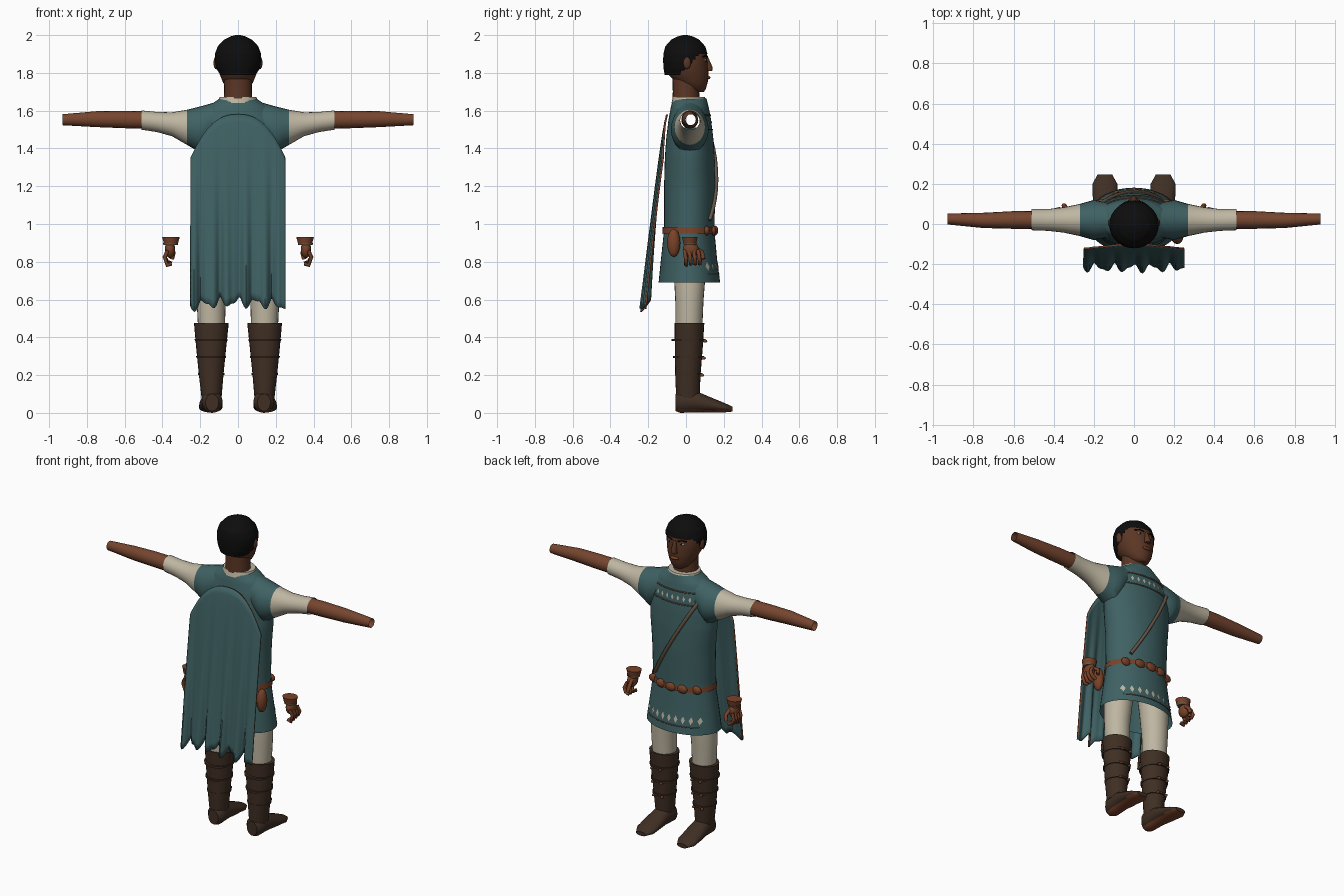
import bpy, bmesh, math
from mathutils import Vector

if "Cube" in bpy.data.objects:
    bpy.data.objects.remove(bpy.data.objects["Cube"], do_unlink=True)


def material(name, *rgb):
    m = bpy.data.materials.new(name)
    m.use_nodes = True
    m.diffuse_color = (*rgb, 1)
    m.node_tree.nodes["Principled BSDF"].inputs["Base Color"].default_value = (*rgb, 1)
    return m


teal = material("teal cloth", .05, .12, .125)
cream = material("cream linen", .52, .47, .36)
face_skin = material("face skin", .105, .037, .018)
arm_skin = material("arm skin", .18, .06, .028)
black = material("black hair", .004, .004, .004)
boot_brown = material("dark boot leather", .05, .028, .017)
leather = material("red brown leather", .19, .055, .022)
strap_brown = material("strap brown", .13, .09, .06)
eye_white = material("eye white", .5, .45, .4)
SIDES = {"left": 1, "right": -1}


def finish(name, bm, mats, rule=None, angle=50):
    """Turn a bmesh into a smooth shaded object, coloured by a face rule."""
    bmesh.ops.recalc_face_normals(bm, faces=bm.faces)
    if rule:
        for f in bm.faces:
            f.material_index = rule(f.calc_center_median())
    me = bpy.data.meshes.new(name)
    bm.to_mesh(me)
    bm.free()
    ob = bpy.data.objects.new(name, me)
    bpy.context.collection.objects.link(ob)
    for m in mats:
        me.materials.append(m)
    bpy.ops.object.select_all(action="DESELECT")
    ob.select_set(True)
    bpy.context.view_layer.objects.active = ob
    bpy.ops.object.shade_smooth_by_angle(angle=math.radians(angle))
    return ob


def between(rings, steps):
    """Add evenly spaced rings between the given ones."""
    out = [rings[0]]
    for a, b in zip(rings, rings[1:]):
        for k in range(1, steps + 1):
            out.append(tuple(p + (q - p) * k / steps for p, q in zip(a, b)))
    return out


def loft(name, rings, mats, axis="z", side=1, n=24, caps=True, steps=1, rule=None, drop=None):
    """Skin ellipses (position, centre a, centre b, radius a, radius b) along an axis."""
    bm = bmesh.new()
    loops = []
    for p, ca, cb, ra, rb in between(rings, steps):
        loop = []
        for i in range(n):
            t = math.tau * i / n
            a, b = ca + ra * math.cos(t), cb + rb * math.sin(t)
            x, y, z = {"z": (a, b, p), "y": (a, p, b), "x": (p, a, b)}[axis]
            loop.append(bm.verts.new((side * x, y, z)))
        loops.append(loop)
    for lo, hi in zip(loops, loops[1:]):
        for i in range(n):
            j = (i + 1) % n
            bm.faces.new((lo[i], lo[j], hi[j], hi[i]))
    if caps:
        bm.faces.new(loops[0])
        bm.faces.new(loops[-1])
    if drop:
        gone = [f for f in bm.faces if drop(f.calc_center_median())]
        bmesh.ops.delete(bm, geom=gone, context="FACES")
    return finish(name, bm, mats, rule)


def blob(name, centre, radii, mat):
    bm = bmesh.new()
    bmesh.ops.create_uvsphere(bm, u_segments=14, v_segments=8, radius=1)
    for v in bm.verts:
        v.co = Vector(centre) + Vector(c * r for c, r in zip(v.co, radii))
    return finish(name, bm, [mat])


def tube(name, points, radius, mat):
    cu = bpy.data.curves.new(name, "CURVE")
    cu.dimensions = "3D"
    cu.bevel_depth, cu.bevel_resolution, cu.use_fill_caps = radius, 1, True
    sp = cu.splines.new("POLY")
    sp.points.add(len(points) - 1)
    for p, co in zip(sp.points, points):
        p.co = (*co, 1)
    cu.materials.append(mat)
    ob = bpy.data.objects.new(name, cu)
    bpy.context.collection.objects.link(ob)


# Tunic, open at the hem and inside the sleeves
tunic = [(.69, 0, .018, .24, .163), (.8, 0, .016, .225, .15), (.97, 0, .017, .2, .133),
         (1.2, 0, .02, .205, .136), (1.35, 0, .02, .22, .132), (1.45, 0, .02, .222, .125),
         (1.55, 0, .02, .212, .113), (1.62, 0, .02, .165, .1), (1.665, 0, .02, .095, .088)]
loft("tunic", tunic, [teal], n=40, caps=False, steps=5,
     drop=lambda c: abs(c.x) > .1 and abs(c.y - .02) < .05 and abs(c.z - 1.55) < .05)


def on_chest(x, z, lift=.004):
    """Point on the front of the tunic."""
    a, b = next((a, b) for a, b in zip(tunic, tunic[1:]) if a[0] <= z <= b[0])
    k = (z - a[0]) / (b[0] - a[0])
    cy, rx, ry = (a[i] + (b[i] - a[i]) * k for i in (2, 3, 4))
    return (x, cy + ry * math.sqrt(max(0, 1 - (x / rx) ** 2)) + lift, z)


# Embroidered trim on chest and hem
for z, half in ((1.5, .17), (1.575, .15)):
    tube("chest_trim", [on_chest(half * i / 8, z, .001) for i in range(-8, 9)], .004, strap_brown)
bm = bmesh.new()
for z, half, size in ((1.535, .15, .017), (.775, .18, .024)):
    for i in range(-4, 5):
        x = half * i / 4
        corners = [(x - size / 2, z), (x, z - size), (x + size / 2, z), (x, z + size)]
        bm.faces.new([bm.verts.new(on_chest(*c)) for c in corners])
finish("trim_diamonds", bm, [cream])
tube("hem_trim", [on_chest(.18 * i / 8, .735, .001) for i in range(-8, 9)], .003, strap_brown)

# Shoulder strap, belt, ornaments and pouch
tube("shoulder_strap", [on_chest(-.18 + .31 * i / 10, 1.56 - .54 * i / 10, .006) for i in range(11)],
     .011, strap_brown)
loft("belt", [(.95, 0, .017, .21, .143), (.985, 0, .017, .206, .14)], [leather], n=40, caps=False)
for x in (-.15, -.075, 0, .075, .15):
    blob("belt_ornament", on_chest(x, .965), (.035, .016, .026), leather)
blob("belt_pouch", (.215, -.065, .9), (.03, .035, .075), leather)

# Collar, neck and head
loft("collar", [(1.64, 0, .018, .108, .095), (1.672, 0, .015, .098, .085)], [cream])
loft("neck", [(1.6, 0, 0, .08, .075), (1.7, 0, 0, .073, .07), (1.8, 0, 0, .075, .072)], [face_skin])
loft("head", [(1.7, 0, .065, .03, .03), (1.715, 0, .05, .055, .055), (1.75, 0, .03, .08, .085),
              (1.8, 0, .01, .1, .11), (1.85, 0, 0, .112, .115), (1.9, 0, 0, .112, .112),
              (1.94, 0, 0, .1, .1), (1.98, 0, 0, .05, .05)], [face_skin])
loft("hair", [(1.79, 0, -.015, .095, .098), (1.82, 0, -.005, .114, .113), (1.86, 0, -.003, .123, .118),
              (1.9, 0, -.003, .122, .117), (1.94, 0, -.004, .108, .106), (1.975, 0, -.004, .075, .075),
              (1.993, 0, -.004, .04, .04), (2, 0, -.004, .012, .012)], [black], n=40, steps=4,
     drop=lambda c: c.z < min(1.9, 1.83 + c.y) and c.y > -.03)
loft("nose", [(1.81, 0, .115, .02, .025), (1.83, 0, .118, .017, .024), (1.885, 0, .108, .009, .009)],
     [face_skin], n=10)
blob("lips", (0, .117, 1.775), (.03, .012, .009), leather)
for label, s in SIDES.items():
    blob(label + "_ear", (s * .117, .005, 1.853), (.013, .021, .033), face_skin)
    blob(label + "_eye", (s * .043, .1, 1.868), (.017, .009, .007), eye_white)
    blob(label + "_pupil", (s * .043, .107, 1.868), (.006, .004, .006), black)
    tube(label + "_eyebrow", [(s * .02, .113, 1.885), (s * .045, .106, 1.892), (s * .07, .09, 1.886)],
         .004, black)

for label, s in SIDES.items():
    # Sleeves: tunic shoulder running into the linen undersleeve, then the bare arm
    loft(label + "_sleeve",
         [(.12, .02, 1.545, .085, .1), (.2, .02, 1.5, .1, .122), (.27, .02, 1.512, .08, .093),
          (.35, .02, 1.528, .063, .063), (.43, .02, 1.54, .054, .053), (.51, .022, 1.55, .053, .051)],
         [teal, cream], "x", s, caps=False, steps=2, rule=lambda c: int(abs(c.x) > .27))
    loft(label + "_arm",
         [(.46, .02, 1.55, .045, .046), (.6, .02, 1.553, .044, .046), (.75, .018, 1.555, .038, .042),
          (.93, .025, 1.552, .027, .029)], [arm_skin], "x", s, n=16, caps=False)

    # Legs and boots
    loft(label + "_trouser_leg",
         [(.42, .14, .015, .07, .07), (.6, .142, .018, .077, .075), (.75, .135, .02, .085, .085),
          (.92, .11, .02, .085, .085)], [cream], "z", s)
    loft(label + "_boot_shaft",
         [(.08, .14, .01, .053, .062), (.2, .142, .01, .065, .067), (.35, .142, .015, .08, .074),
          (.475, .141, .018, .092, .079)], [boot_brown], "z", s)
    loft(label + "_boot_foot",
         [(-.055, .137, .055, .035, .045), (-.03, .137, .06, .055, .06), (.05, .14, .06, .056, .057),
          (.12, .143, .045, .062, .042), (.2, .145, .028, .062, .026), (.247, .145, .02, .036, .013)],
         [boot_brown, leather], "y", s, steps=2, rule=lambda c: int(c.z < .017))
    for z, r in ((.2, .066), (.29, .075), (.38, .083)):
        loft(label + "_boot_band", [(z, .142, .013, r + .003, r + .006), (z + .012, .142, .013, r + .005, r + .006)],
             [boot_brown], "z", s)
        for side_x in (-.03, .03):
            blob(label + "_boot_stud", (s * (.142 + side_x), r + .018, z), (.008, .012, .008), leather)

    # Hands hanging free at the sides
    loft(label + "_wristband", [(.9, .355, .02, .038, .036), (.932, .355, .02, .047, .042)],
         [leather], "z", s, n=14)
    loft(label + "_wrist_trim", [(.888, .357, .022, .038, .034), (.9, .357, .022, .04, .036)],
         [strap_brown], "z", s, n=14)
    blob(label + "_palm", (s * .36, .025, .865), (.028, .042, .045), leather)
    for k in range(4):
        y = -.008 + .024 * k
        tube(label + "_finger", [(s * .372, y, .86), (s * .388, y + .006, .825),
                                 (s * .375, y + .01, .782 + .006 * k), (s * .352, y + .008, .79)],
             .011, leather)
    tube(label + "_thumb", [(s * .35, .05, .875), (s * .342, .085, .85), (s * .35, .092, .815)], .012, leather)

# Cape: arched top, straight sides, folds deepening to a ragged hem
bm = bmesh.new()
columns, rows, grid = 60, 24, []
for i in range(columns + 1):
    u = 2 * i / columns - 1
    top = 1.58 - .23 * abs(u) ** 2.5
    hem = .585 + .022 * math.cos(17 * u) + .012 * math.sin(29 * u) - .02 * u * u
    line = []
    for j in range(rows + 1):
        z = top + (hem - top) * j / rows
        t = max(0, 1.58 - z)
        fold = (.016 * math.cos(17 * u + .4) + .008 * math.sin(29 * u)) * t ** 1.7
        curl = .02 * u ** 4 * (1 - .6 * t)
        line.append(bm.verts.new((.25 * u, -.1 - .115 * t ** .75 + fold + curl, z)))
    grid.append(line)
for a, b in zip(grid, grid[1:]):
    for j in range(rows):
        bm.faces.new((a[j], b[j], b[j + 1], a[j + 1]))
cape = finish("cape", bm, [teal, leather])
thick = cape.modifiers.new("thickness", "SOLIDIFY")
thick.thickness, thick.offset, thick.material_offset_rim = .009, 0, 1
